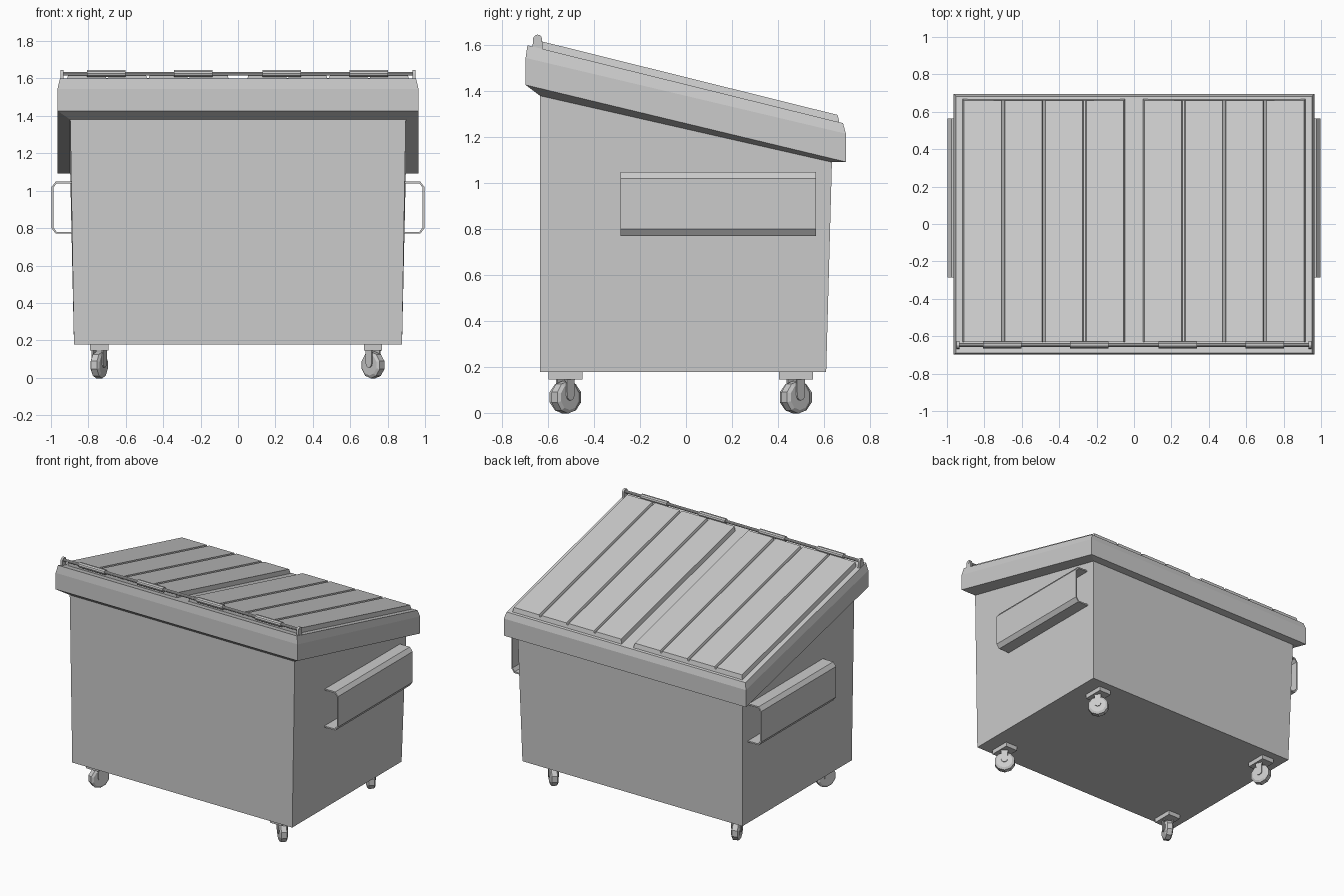
import bpy, bmesh
from math import radians, cos, sin, pi
from mathutils import Matrix, Vector

if "Cube" in bpy.data.objects:
    bpy.data.objects.remove(bpy.data.objects["Cube"])

SLOPE = -0.247


def deck(y):
    """Height of the sloping top deck at depth y."""
    return 1.60 + SLOPE * (y + 0.69)


def finish(name, bm):
    bmesh.ops.recalc_face_normals(bm, faces=bm.faces)
    me = bpy.data.meshes.new(name)
    bm.to_mesh(me)
    bm.free()
    ob = bpy.data.objects.new(name, me)
    bpy.context.collection.objects.link(ob)
    return ob


def loft(name, rings, cap_start=True, cap_end=True):
    """Skin a list of equal-length point rings."""
    bm = bmesh.new()
    vs = [[bm.verts.new(p) for p in r] for r in rings]
    n = len(rings[0])
    for a, b in zip(vs, vs[1:]):
        for i in range(n):
            j = (i + 1) % n
            bm.faces.new((a[i], a[j], b[j], b[i]))
    if cap_start:
        bm.faces.new(vs[0])
    if cap_end:
        bm.faces.new(vs[-1])
    return finish(name, bm)


def rect(x, y0, y1, z0, z1):
    return [(-x, y0, z0), (x, y0, z0), (x, y1, z1), (-x, y1, z1)]


def rod(name, x0, x1, y, z, r, sides):
    ring = [(r * cos(2 * pi * i / sides), r * sin(2 * pi * i / sides)) for i in range(sides)]
    return loft(name, [[(x, y + a, z + b) for a, b in ring] for x in (x0, x1)])


# Tapered container body
neck = rect(0.897, -0.635, 0.635, 1.38, 1.091)
loft("container_body", [rect(0.877, -0.635, 0.61, 0.178, 0.178), neck], cap_end=False)

# Overhanging sloped rim with chamfered top edge
loft("top_rim", [neck,
                 rect(0.965, -0.698, 0.696, 1.427, 1.092),
                 rect(0.965, -0.698, 0.696, 1.545, 1.215),
                 rect(0.952, -0.69, 0.683, deck(-0.69), deck(0.683))], cap_start=False)


# Two lids, each with four raised panels split by narrow grooves
def lid_profile():
    x0, x1, h, g = 0.047, 0.917, 0.032, 0.014
    w = (x1 - x0) / 4
    pts = [(x0, -0.003), (x0 + 0.008, h)]
    for k in range(1, 4):
        x = x0 + k * w
        pts += [(x - 0.01, h), (x - 0.005, h - g), (x + 0.005, h - g), (x + 0.01, h)]
    return pts + [(x1 - 0.008, h), (x1, -0.003)]


for side, label in ((-1, "left"), (1, "right")):
    rings = []
    for y, inset in ((-0.63, 0), (0.668, -0.008)):
        rings.append([(side * x, y + (inset if h > 0 else 0), deck(y) + h)
                      for x, h in lid_profile()])
    loft(label + "_lid", rings)

# Hinge rod, sleeves and end brackets along the high front edge
HY, HZ = -0.646, 1.626
rod("hinge_rod", -0.95, 0.95, HY, HZ, 0.0105, 10)
for i, x in enumerate((-0.705, -0.24, 0.235, 0.70)):
    rod(f"hinge_sleeve_{i + 1}", x - 0.103, x + 0.103, HY, HZ, 0.019, 10)
for side, label in ((-1, "left"), (1, "right")):
    arc = [(HY + 0.02 * cos(pi * i / 6), HZ + 0.02 * sin(pi * i / 6)) for i in range(7)]
    tab = [(HY + 0.022, 1.575)] + arc + [(HY - 0.022, 1.58)]
    loft(label + "_hinge_bracket",
         [[(side * x, y, z) for y, z in tab] for x in (0.932, 0.948)])

# Thin C-shaped lifting pockets on both sides
outer = [(0.885, 1.048), (0.975, 1.048), (0.997, 1.02), (0.997, 0.80), (0.975, 0.77), (0.885, 0.77)]
inner = [(0.885, 0.78), (0.970, 0.78), (0.987, 0.803), (0.987, 1.017), (0.970, 1.038), (0.885, 1.038)]
for side, label in ((-1, "left"), (1, "right")):
    loft(label + "_lift_pocket",
         [[(side * x, y, z) for x, z in outer + inner] for y in (-0.285, 0.565)])


# Casters: mounting plate, two fork straps and a faceted wheel, each swivelled
def place(ob, x, y, angle):
    ob.data.transform(Matrix.Translation((x, y, 0)) @ Matrix.Rotation(radians(angle), 4, 'Z'))


def caster(label, x, y, angle):
    plate = loft(label + "_caster_plate",
                 [rect(0.049, -0.074, 0.074, z, z) for z in (0.146, 0.18)])
    place(plate, x, y, 0)
    # wheel with slightly bevelled shoulders
    rings = []
    for wx, r in ((-0.027, 0.056), (-0.018, 0.071), (0.018, 0.071), (0.027, 0.056)):
        rings.append([(wx, r * cos(2 * pi * (i + 0.5) / 10), 0.068 + r * sin(2 * pi * (i + 0.5) / 10))
                      for i in range(10)])
    place(loft(label + "_caster_wheel", rings), x, y, angle)
    arc = [(0.022 * cos(pi + pi * i / 6), 0.076 + 0.022 * sin(pi + pi * i / 6)) for i in range(7)]
    strap = arc + [(0.024, 0.15), (-0.024, 0.15)]
    for s, n in ((-1, "inner"), (1, "outer")):
        fork = loft(f"{label}_caster_{n}_fork",
                    [[(s * fx, fy, fz) for fy, fz in strap] for fx in (0.026, 0.034)])
        place(fork, x, y, angle)


caster("front_left", -0.742, -0.525, -25)
caster("front_right", 0.722, -0.525, 45)
caster("rear_left", -0.742, 0.478, 22)
caster("rear_right", 0.722, 0.478, 42)
